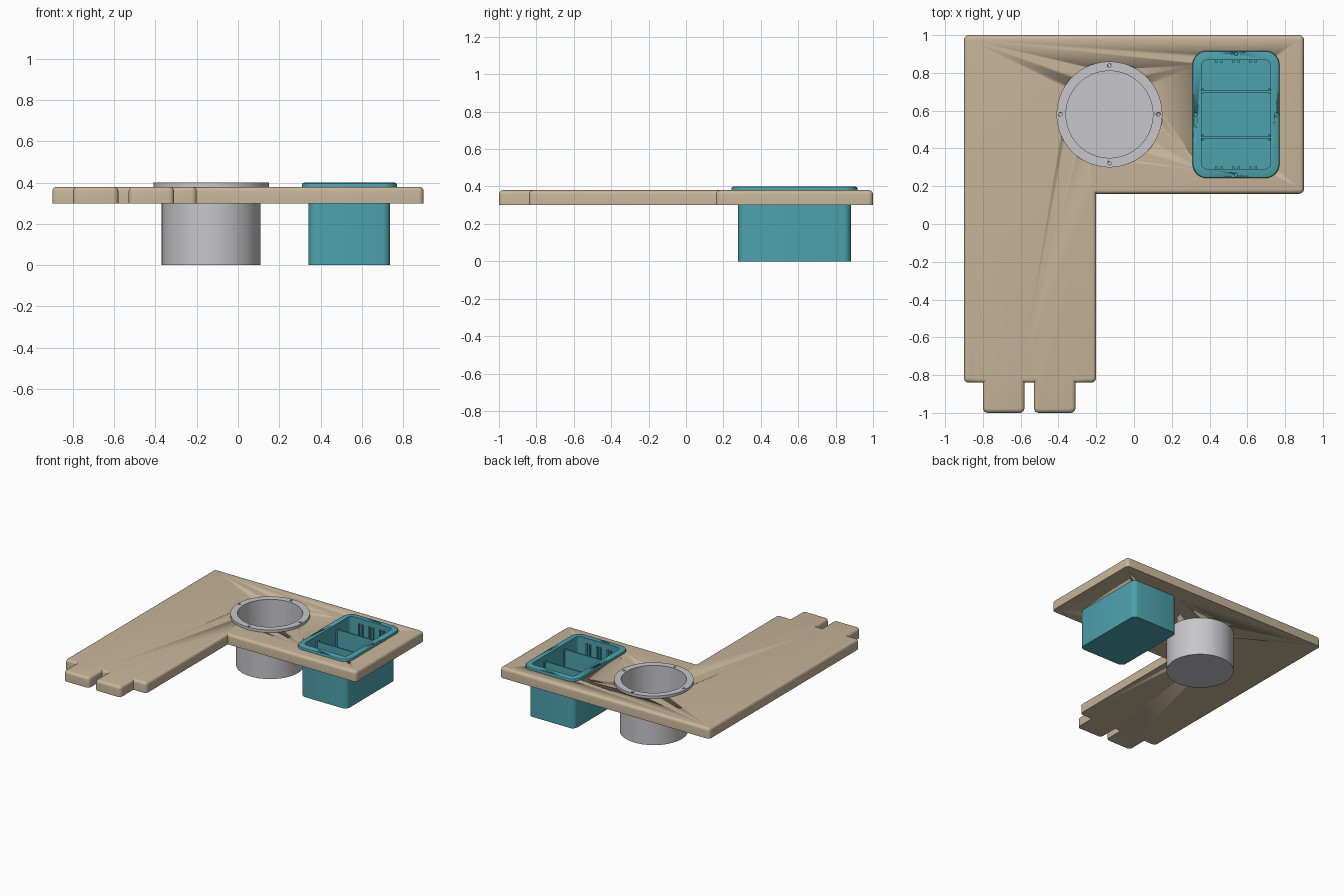
import bpy, bmesh
from math import sin, cos, pi, radians

if "Cube" in bpy.data.objects:
    bpy.data.objects.remove(bpy.data.objects["Cube"])


def material(name, colour):
    m = bpy.data.materials.new(name)
    m.use_nodes = True
    m.diffuse_color = (*colour, 1)
    m.node_tree.nodes["Principled BSDF"].inputs["Base Color"].default_value = (*colour, 1)
    return m


TAN = material("tan board", (0.57, 0.46, 0.32))
GREY = material("light grey", (0.57, 0.57, 0.59))
TEAL = material("teal", (0.075, 0.36, 0.42))


def finish(bm, name, mat):
    bmesh.ops.recalc_face_normals(bm, faces=bm.faces)
    mesh = bpy.data.meshes.new(name)
    bm.to_mesh(mesh)
    bm.free()
    mesh.materials.append(mat)
    ob = bpy.data.objects.new(name, mesh)
    bpy.context.collection.objects.link(ob)
    bpy.ops.object.select_all(action="DESELECT")
    bpy.context.view_layer.objects.active = ob
    ob.select_set(True)
    bpy.ops.object.shade_smooth_by_angle(angle=radians(35))
    return ob


def ring(centre, half_x, half_y, radius, z, steps):
    """Rounded rectangle; a full radius gives a circle."""
    points = []
    for q, (sx, sy) in enumerate([(1, 1), (-1, 1), (-1, -1), (1, -1)]):
        for i in range(steps):
            a = (q + (i + 0.5) / steps) * pi / 2
            points.append((centre[0] + sx * (half_x - radius) + radius * cos(a),
                           centre[1] + sy * (half_y - radius) + radius * sin(a), z))
    return points


def loft(name, mat, centre, sections, steps):
    """Skin rings given as (half_x, half_y, radius, z), capped at both ends."""
    bm = bmesh.new()
    loops = [[bm.verts.new(p) for p in ring(centre, *s, steps)] for s in sections]
    for a, b in zip(loops, loops[1:]):
        for i in range(len(a)):
            j = (i + 1) % len(a)
            bm.faces.new((a[i], a[j], b[j], b[i]))
    bm.faces.new(loops[0][::-1])
    bm.faces.new(loops[-1])
    return finish(bm, name, mat)


def cut(target, cutter):
    mod = target.modifiers.new("cut", "BOOLEAN")
    mod.operation, mod.solver, mod.object = "DIFFERENCE", "EXACT", cutter
    bpy.context.view_layer.objects.active = target
    bpy.ops.object.modifier_apply(modifier=mod.name)
    bpy.data.objects.remove(cutter)


def box(name, mat, x, y, z):
    bm = bmesh.new()
    bmesh.ops.create_cube(bm, size=1)
    for v in bm.verts:
        v.co = [r[0] if c < 0 else r[1] for c, r in zip(v.co, (x, y, z))]
    return finish(bm, name, mat)


BOWL, TRAY = (-0.13, 0.58), (0.54, 0.58)

# L-shaped board with two tabs, convex corners and top rim rounded
outline = [(-0.9, 1), (-0.9, -0.84), (-0.8, -0.84), (-0.8, -1), (-0.58, -1),
           (-0.58, -0.84), (-0.53, -0.84), (-0.53, -1), (-0.31, -1), (-0.31, -0.84),
           (-0.2, -0.84), (-0.2, 0.16), (0.9, 0.16), (0.9, 1)]
bm = bmesh.new()
base = bm.faces.new([bm.verts.new((x, y, 0.3)) for x, y in outline])
lid = bmesh.ops.extrude_face_region(bm, geom=[base], use_keep_orig=True)["geom"]
bmesh.ops.translate(bm, vec=(0, 0, 0.08), verts=[g for g in lid if isinstance(g, bmesh.types.BMVert)])
bmesh.ops.recalc_face_normals(bm, faces=bm.faces)
upright = [e for e in bm.edges if abs(e.verts[0].co.z - e.verts[1].co.z) > 0.05 and e.is_convex]
bmesh.ops.bevel(bm, geom=upright, offset=0.026, segments=5, profile=0.5, affect="EDGES")
rim = [e for e in bm.edges if all(v.co.z > 0.379 for v in e.verts)]
bmesh.ops.bevel(bm, geom=rim, offset=0.022, segments=4, profile=0.5, affect="EDGES")
board = finish(bm, "board", TAN)
cut(board, loft("bowl_opening", TAN, BOWL, [(0.238, 0.238, 0.238, z) for z in (0.2, 0.5)], 16))
cut(board, loft("tray_opening", TAN, TRAY, [(0.195, 0.298, 0.038, z) for z in (0.2, 0.5)], 6))

# Round flanged bowl
bowl = loft("round_bowl", GREY, BOWL, [(r, r, r, z) for r, z in (
    (0.24, 0), (0.24, 0.38), (0.28, 0.38), (0.28, 0.4), (0.23, 0.4), (0.23, 0.012))], 20)

# Rectangular flanged tray with a softened flange edge
tray = loft("rectangular_tray", TEAL, TRAY, [
    (0.198, 0.302, 0.04, 0), (0.198, 0.302, 0.04, 0.38),
    (0.23, 0.337, 0.075, 0.38), (0.23, 0.337, 0.075, 0.39),
    (0.227, 0.334, 0.072, 0.397), (0.22, 0.327, 0.065, 0.4),
    (0.183, 0.288, 0.03, 0.4), (0.183, 0.288, 0.03, 0.012)], 7)

# Screw holes in both flanges
for part, centre, rx, ry in ((bowl, BOWL, 0.26, 0.26), (tray, TRAY, 0.213, 0.32)):
    for dx, dy in ((1, 0), (-1, 0), (0, 1), (0, -1)):
        spot = (centre[0] + dx * rx, centre[1] + dy * ry)
        cut(part, loft("screw_hole", part.data.materials[0], spot,
                       [(0.009, 0.009, 0.009, z) for z in (0.385, 0.45)], 4))

# Two cross dividers, each held between slim ribs on the side walls
for n, side in enumerate((-1, 1)):
    y = TRAY[1] + side * 0.122
    box(f"divider_{n}", TEAL, (0.356, 0.724), (y - 0.005, y + 0.005), (0.01, 0.36))
    for x in (0.362, 0.718):
        for dy in (-0.011, 0.011):
            box("side_rib", TEAL, (x - 0.006, x + 0.006),
                (y + dy - 0.004, y + dy + 0.004), (0.01, 0.36))

# Pairs of slot ribs on the end walls
for side in (-1, 1):
    y = TRAY[1] + side * 0.283
    for dx in (-0.09, 0, 0.09):
        for rib in (-0.014, 0.014):
            x = TRAY[0] + dx + rib
            box("end_rib", TEAL, (x - 0.006, x + 0.006), (y - 0.007, y + 0.007), (0.01, 0.36))
